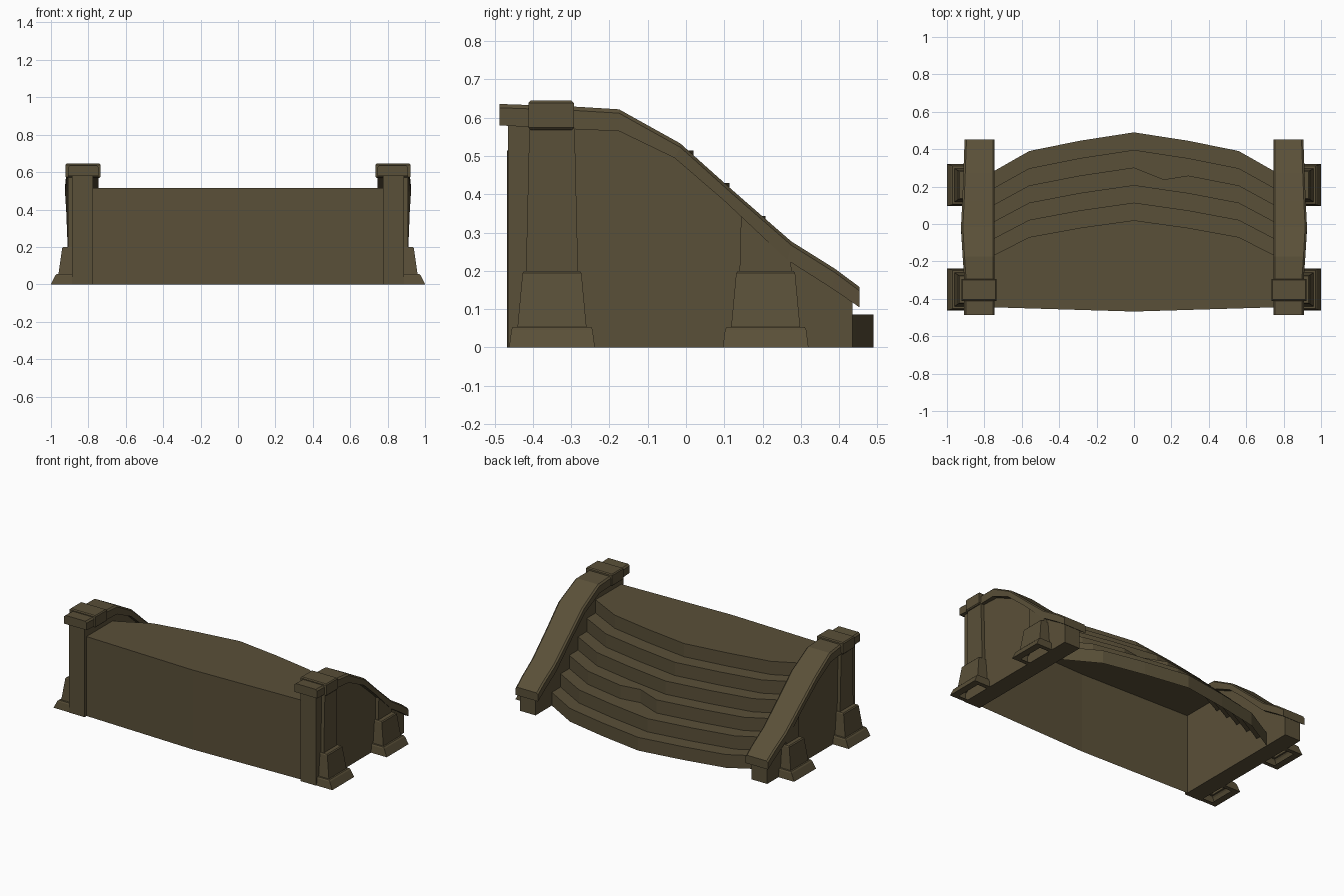
import bpy, bmesh

if "Cube" in bpy.data.objects:
    bpy.data.objects.remove(bpy.data.objects["Cube"])

stone = bpy.data.materials.new("olive brown stone")
stone.diffuse_color = (0.102, 0.080, 0.040, 1)
stone.use_nodes = True
stone.node_tree.nodes["Principled BSDF"].inputs["Base Color"].default_value = stone.diffuse_color


def make(name, rings, close_ring=True, cap_start=True, cap_end=True, mirror=True):
    """Skin a list of equal-length point rings into a mesh object."""
    bm = bmesh.new()
    vs = [[bm.verts.new(p) for p in r] for r in rings]
    n = len(rings[0])
    for a, b in zip(vs, vs[1:]):
        for i in range(n if close_ring else n - 1):
            j = (i + 1) % n
            bm.faces.new((a[i], a[j], b[j], b[i]))
    if cap_start:
        bm.faces.new(vs[0])
    if cap_end:
        bm.faces.new(vs[-1])
    bmesh.ops.recalc_face_normals(bm, faces=bm.faces[:])
    me = bpy.data.meshes.new(name)
    bm.to_mesh(me)
    bm.free()
    me.materials.append(stone)
    ob = bpy.data.objects.new(name, me)
    bpy.context.collection.objects.link(ob)
    if mirror:
        ob.modifiers.new("mirror", 'MIRROR').use_mirror_merge = False
    return ob


# Curved flight of six steps with landing and back wall, open underneath
STEPS, TOP = 6, 0.515
bow = [(-0.78, -0.225), (-0.56, -0.100), (-0.29, -0.045), (0, 0),
       (0.16, -0.025), (0.29, -0.045), (0.56, -0.100), (0.78, -0.225)]
columns = []
for x, dy in bow:
    yb = -0.468 + 0.03 * abs(x)
    col = [(x, yb, 0), (x, yb, TOP)]
    for k in range(STEPS):                       # from the top step down
        y = 0.02 + 0.094 * k + dy * (0.9 + 0.02 * k)
        if k == 3 and x == 0.16:                 # worn dip in one tread
            y = 0.238
        col += [(x, y, TOP * (STEPS - k) / STEPS), (x, y, TOP * (STEPS - k - 1) / STEPS)]
    columns.append(col)
make("curved_steps", columns, close_ring=False, cap_start=False, cap_end=False, mirror=False)

# Side walls under the handrails
wall = [(-0.465, 0), (-0.465, 0.59), (-0.17, 0.58), (-0.03, 0.508), (0.10, 0.392),
        (0.27, 0.238), (0.38, 0.162), (0.435, 0.125), (0.435, 0)]
make("side_wall", [[(x, y, z) for y, z in wall] for x in (0.775, 0.887)])

# Sloping handrail with softened top edges: y bottom, z bottom, y top, z top, outer x
path = [(-0.487, 0.580, -0.487, 0.636, 0.908), (-0.29, 0.570, -0.29, 0.629, 0.908),
        (-0.175, 0.565, -0.175, 0.622, 0.916), (-0.03, 0.495, -0.015, 0.533, 0.925),
        (0.10, 0.383, 0.12, 0.412, 0.918), (0.265, 0.228, 0.275, 0.277, 0.912),
        (0.38, 0.155, 0.39, 0.205, 0.908), (0.453, 0.105, 0.453, 0.158, 0.905)]
rail = []
for yb, zb, yt, zt, xo in path:
    xi, c = 0.745, 0.010
    rail.append([(xi, yb, zb), (xi, yt, zt - c), (xi + c, yt, zt),
                 (xo - c, yt, zt), (xo, yt, zt - c), (xo, yb, zb)])
make("handrail", rail)


def box_ring(x0, x1, y0, y1, z0, z1):
    return [(x0, y0, z0), (x1, y0, z0), (x1, y1, z1), (x0, y1, z1)]


# Collar block around the high end of the handrail
make("rail_collar", [box_ring(0.735 + c, 0.922 - c, -0.411 + c, -0.293 - c, z, z)
                     for c, z in ((0.006, 0.568), (0, 0.574), (0, 0.639), (0.006, 0.645))])

# Buttresses: flared foot, tapered plinth and slim pilaster, hollow below
flare = [(0.085, 0.955, 0), (0.112, 1.0, 0), (0.106, 0.978, 0.046), (0.102, 0.970, 0.054),
         (0.090, 0.960, 0.054), (0.077, 0.940, 0.194), (0.073, 0.934, 0.200),
         (0.068, 0.908, 0.200)]
for name, yc, top in (("rear_buttress", -0.35, (0.059, 0.58, 0.58)),
                      ("front_buttress", 0.208, (0.064, 0.352, 0.235))):
    rings = [box_ring(0.88, x, yc - h, yc + h, z, z) for h, x, z in flare]
    h, za, zb = top
    rings.append(box_ring(0.88, 0.91, yc - h, yc + h, za, zb))
    make(name, rings, cap_start=False)
